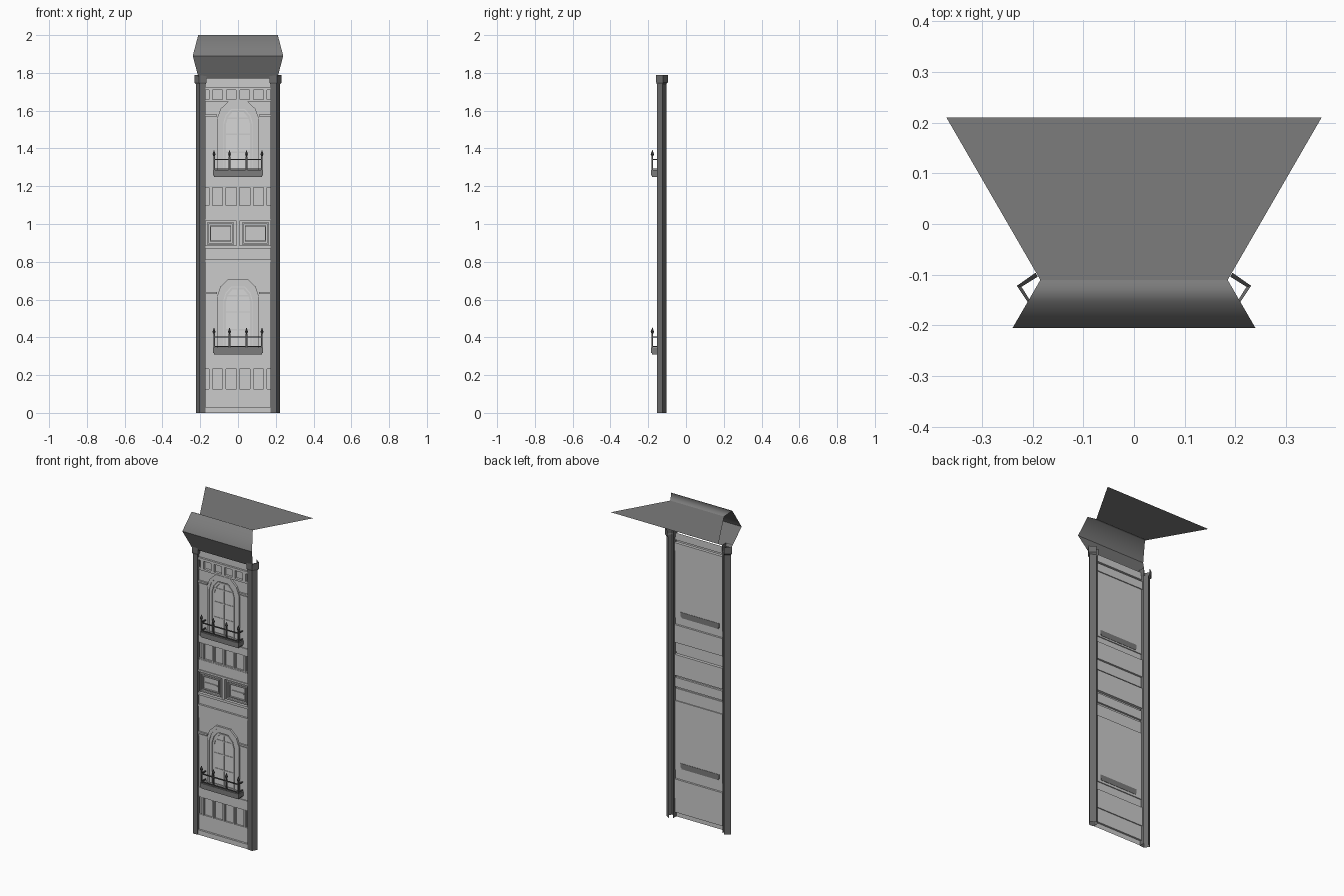
import bpy, bmesh
from mathutils import Matrix, Vector

old = bpy.data.objects.get("Cube")
if old:
    bpy.data.objects.remove(old, do_unlink=True)


def material(name, v):
    m = bpy.data.materials.new(name)
    m.use_nodes = True
    m.diffuse_color = (v, v, v, 1)
    m.node_tree.nodes["Principled BSDF"].inputs["Base Color"].default_value = (v, v, v, 1)
    return m


STONE = material("light stone", 0.6)
GLASS = material("pale pane", 0.68)
ROOF = material("roof grey", 0.2)
PIER = material("pier grey", 0.15)
IRON = material("dark iron", 0.09)


def finish(bm, name, mat, smooth=False):
    me = bpy.data.meshes.new(name)
    bm.to_mesh(me)
    bm.free()
    me.materials.append(mat)
    ob = bpy.data.objects.new(name, me)
    bpy.context.collection.objects.link(ob)
    if smooth:
        me.shade_smooth()
    return ob


def loft(name, rows, mat, smooth=False):
    """Open sheet through rows of points."""
    bm = bmesh.new()
    grid = [[bm.verts.new(p) for p in row] for row in rows]
    for a, b in zip(grid, grid[1:]):
        for i in range(len(a) - 1):
            bm.faces.new((a[i], a[i + 1], b[i + 1], b[i]))
    return finish(bm, name, mat, smooth)


def box(bm, x0, x1, y0, y1, z0, z1):
    c = Vector((x0 + x1, y0 + y1, z0 + z1)) / 2
    size = Matrix.Diagonal((x1 - x0, y1 - y0, z1 - z0, 1))
    bmesh.ops.create_cube(bm, size=1, matrix=Matrix.Translation(c) @ size)


def border(bm, x0, x1, z0, z1, w, y0, y1):
    """Rectangular moulding."""
    box(bm, x0, x1, y0, y1, z0, z0 + w)
    box(bm, x0, x1, y0, y1, z1 - w, z1)
    box(bm, x0, x0 + w, y0, y1, z0 + w, z1 - w)
    box(bm, x1 - w, x1, y0, y1, z0 + w, z1 - w)


def arch(hw, z0, top, cut):
    """Half-octagon headed outline, from left foot to right foot."""
    half = [(hw, z0), (hw, top - cut), (hw * .84, top - cut * .45), (hw * .45, top)]
    return [(-x, z) for x, z in half] + half[::-1]


def arch_band(name, outer, inner, y0, y1, mat):
    """Moulding between two arched outlines."""
    paths = [(outer, y1), (outer, y0), (inner, y0), (inner, y1)]
    return loft(name, [[(x, y, z) for x, z in p] for p, y in paths], mat)


# Roof: flat top sheet, curved front slope and soffit, with splayed ends
def roof_row(y, z):
    hw = 0.121 - 0.578 * y + (0.0 if y < 0 else 0.128 / 0.578 * 0)
    return [(-hw, y, z), (hw, y, z)]


loft("roof_top", [[(-.185, -.11, 1.975), (.185, -.11, 1.975)],
                  [(-.37, .21, 1.975), (.37, .21, 1.975)]], ROOF)
loft("roof_slope", [roof_row(-.205, 1.89), roof_row(-.155, 2.0), roof_row(-.11, 1.975)], ROOF, True)
loft("roof_soffit", [roof_row(-.15, 1.77), roof_row(-.205, 1.89)], ROOF)

# Side piers: open angular shells with a flared cap
shaft = [(.171, -.115), (.171, -.152), (.203, -.154), (.222, -.124), (.19, -.104)]
cap = [(.167, -.113), (.167, -.156), (.207, -.158), (.231, -.122), (.194, -.096)]
for side, label in ((1, "left"), (-1, "right")):
    def row(path, z):
        return [(side * x, y, z) for x, y in path][::side]
    loft(label + "_pier", [row(shaft, 0), row(shaft, 1.745)], PIER)
    loft(label + "_pier_cap", [row(shaft, 1.74), row(cap, 1.75), row(cap, 1.79)], PIER)

# Wall: one stepped profile run across the bay
W = 0.172
DADO, WALL, BAND, LIP = -.131, -.137, -.143, -.149
steps = [(LIP, 0, .03), (WALL, .03, .12), (DADO, .12, .24), (BAND, .24, .295),
         (WALL, .295, .725), (BAND, .725, .80), (LIP, .80, .812), (WALL, .812, .87),
         (LIP, .87, .885), (DADO, .885, 1.015), (LIP, 1.015, 1.027), (BAND, 1.027, 1.09),
         (DADO, 1.09, 1.20), (BAND, 1.20, 1.24), (WALL, 1.24, 1.66), (DADO, 1.66, 1.71),
         (LIP, 1.71, 1.725), (WALL, 1.725, 1.77)]
profile = [(y, z) for y, a, b in steps for z in (a, b)]
loft("wall", [[(-W, y, z), (W, y, z)] for y, z in profile], STONE)

# Dado rows with uprights and thin rails
bm = bmesh.new()
for z0, z1 in ((.12, .24), (1.09, 1.20)):
    for i in range(-2, 3):
        x = i * .072
        box(bm, x - .009, x + .009, -.141, DADO, z0, z1)
        box(bm, x - .005, x + .005, -.144, -.141, z0 + .006, z1 - .006)
    box(bm, -W, W, -.141, DADO, z0, z0 + .007)
    box(bm, -W, W, -.141, DADO, z1 - .007, z1)
finish(bm, "dado_uprights", STONE)

# Middle sunk panels with nested frames and centre post
bm = bmesh.new()
for s in (-1, 1):
    x0, x1 = sorted((s * .02, s * .163))
    border(bm, x0, x1, .892, 1.008, .008, -.143, DADO)
    border(bm, x0 + .016, x1 - .016, .908, .992, .005, -.139, DADO)
    box(bm, x0 + .03, x1 - .03, -.136, DADO, .945, .953)
box(bm, -.008, .008, -.146, DADO, .885, 1.015)
finish(bm, "middle_panels", STONE)

# Top frieze blocks
bm = bmesh.new()
for i in range(-2, 3):
    x = i * .072
    box(bm, x - .01, x + .01, -.148, DADO, 1.66, 1.71)
box(bm, -W, W, -.146, -.137, 1.648, 1.66)
finish(bm, "frieze_blocks", STONE)


def window(base, label):
    """Arched window with surround, glazing bars and side mouldings."""
    top = base + .40
    foot = base + .035
    arch_band(label + "_surround", arch(.11, foot, top, .09), arch(.094, foot, top - .018, .084),
              -.149, WALL, STONE)
    arch_band(label + "_inner_surround", arch(.094, foot, top - .018, .084),
              arch(.078, foot, top - .04, .075), -.145, WALL, STONE)
    arch_band(label + "_sash", arch(.073, foot, top - .046, .072),
              arch(.064, foot, top - .056, .067), -.142, WALL, STONE)
    bm = bmesh.new()
    bm.faces.new([bm.verts.new((x, WALL - .001, z)) for x, z in arch(.078, foot, top - .04, .075)])
    finish(bm, label + "_pane", GLASS)
    bm = bmesh.new()
    box(bm, -.004, .004, -.141, WALL, foot, top - .05)
    for z in (.13, .225, .31):
        box(bm, -.066, .066, -.141, WALL, base + z - .003, base + z + .003)
    for s in (-1, 1):
        for z, d in ((.305, .006), (.32, .011)):
            x0, x1 = sorted((s * .11, s * W))
            box(bm, x0, x1, WALL - d, WALL, base + z, base + z + .01)
    finish(bm, label + "_bars_and_imposts", STONE)


def balcony(base, label):
    """Shallow slab with an iron railing and spear-headed posts."""
    bm = bmesh.new()
    box(bm, -.133, .133, -.184, -.135, base + .008, base + .035)
    box(bm, -.127, .127, -.179, -.135, base, base + .008)
    finish(bm, label + "_slab", ROOF)
    bm = bmesh.new()
    for z in (.042, .092):
        box(bm, -.13, .13, -.181, -.175, base + z - .003, base + z + .003)
        for s in (-.127, .127):
            box(bm, s - .003, s + .003, -.175, -.137, base + z - .003, base + z + .003)
    for x in (-.127, -.045, .045, .127):
        box(bm, x - .004, x + .004, -.182, -.174, base + .03, base + .108)
        for r1, r2, z, h in ((.004, .009, .114, .012), (.009, .0005, .131, .022)):
            bmesh.ops.create_cone(bm, cap_ends=True, segments=6, radius1=r1, radius2=r2, depth=h,
                                  matrix=Matrix.Translation((x, -.178, base + z)))
    finish(bm, label + "_railing", IRON)


for base, label in ((.31, "lower"), (1.25, "upper")):
    window(base, label + "_window")
    balcony(base, label + "_balcony")
